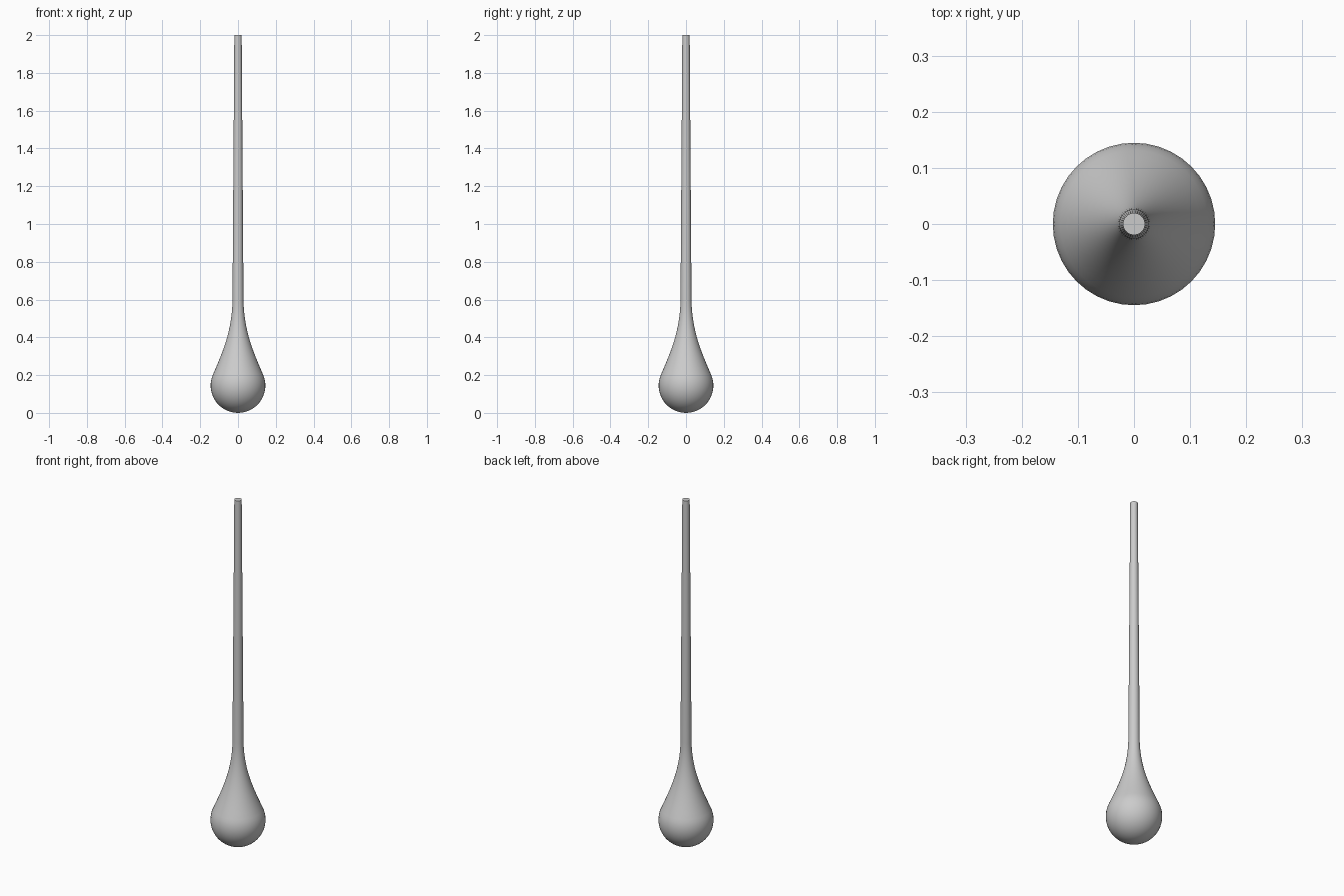
import bpy, bmesh, math
from mathutils import Vector
from mathutils.geometry import interpolate_bezier

if "Cube" in bpy.data.objects:
    bpy.data.objects.remove(bpy.data.objects["Cube"])

SIDES = 40
R = 0.145

# Half profile (radius, height): round bulb, concave shoulder, tapering stem
profile = []
for i in range(1, 17):
    a = math.radians(-90 + 115 * i / 16)
    profile.append((R * math.cos(a), R + R * math.sin(a)))
shoulder = interpolate_bezier(Vector((*profile[-1], 0)), Vector((0.077, 0.33, 0)),
                              Vector((0.031, 0.44, 0)), Vector((0.029, 0.60, 0)), 14)
profile += [(p.x, p.y) for p in shoulder[1:]]
profile += [(0.0265, 1.0), (0.0235, 1.4), (0.0215, 1.7), (0.0195, 2.0)]

# Lathe the profile around z
bm = bmesh.new()
rings = [[bm.verts.new((r * math.cos(2 * math.pi * k / SIDES),
                        r * math.sin(2 * math.pi * k / SIDES), z))
          for k in range(SIDES)] for r, z in profile]
for low, high in zip(rings, rings[1:]):
    for k in range(SIDES):
        n = (k + 1) % SIDES
        bm.faces.new((low[k], low[n], high[n], high[k]))

# Rounded bottom tip and flat top cap
tip = bm.verts.new((0, 0, 0))
for k in range(SIDES):
    bm.faces.new((tip, rings[0][(k + 1) % SIDES], rings[0][k]))
bm.faces.new(rings[-1])

mesh = bpy.data.meshes.new("bulb_and_stem")
bm.to_mesh(mesh)
bm.free()
obj = bpy.data.objects.new("bulb_and_stem", mesh)
bpy.context.collection.objects.link(obj)
bpy.context.view_layer.objects.active = obj
obj.select_set(True)
bpy.ops.object.shade_smooth_by_angle(angle=math.radians(35))
